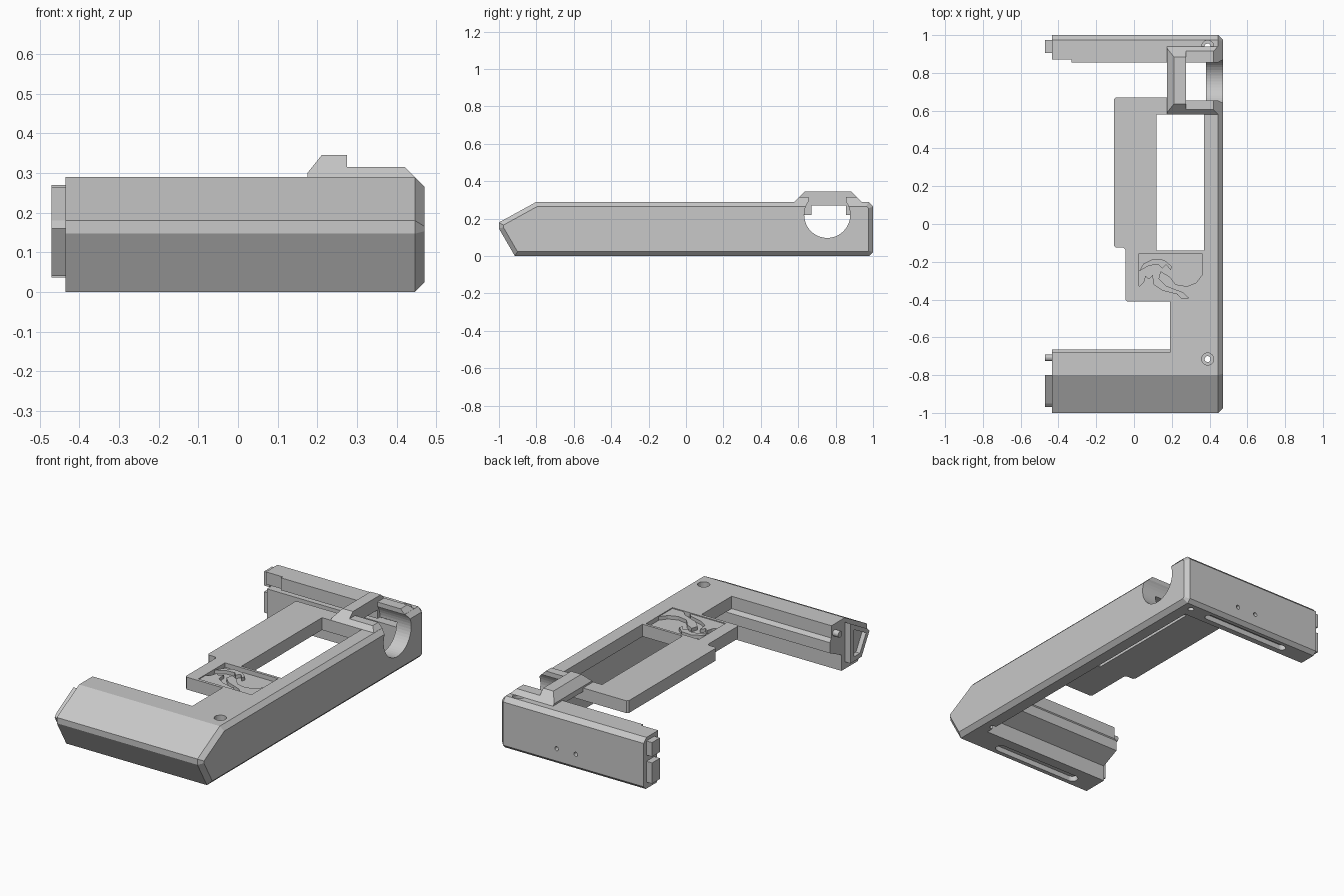
import bpy, bmesh, math

cube = bpy.data.objects.get("Cube")
if cube:
    bpy.data.objects.remove(cube, do_unlink=True)

GREY = (0.58, 0.58, 0.58, 1)
grey = bpy.data.materials.new("plain grey")
grey.use_nodes = True
grey.diffuse_color = GREY
grey.node_tree.nodes["Principled BSDF"].inputs["Base Color"].default_value = GREY


def prism(name, pts, lo, hi, axis, chamfer=0):
    """Closed prism of an outline along an axis; optionally chamfer the high cap."""
    place = {"x": lambda a, b, t: (t, a, b),
             "y": lambda a, b, t: (a, t, b),
             "z": lambda a, b, t: (a, b, t)}[axis]
    n = len(pts)
    bm = bmesh.new()
    low = [bm.verts.new(place(a, b, lo)) for a, b in pts]
    high = [bm.verts.new(place(a, b, hi)) for a, b in pts]
    bm.faces.new(low[::-1])
    cap = bm.faces.new(high)
    for i in range(n):
        j = (i + 1) % n
        bm.faces.new((low[i], low[j], high[j], high[i]))
    bm.normal_update()
    if bm.calc_volume(signed=True) < 0:
        bmesh.ops.reverse_faces(bm, faces=bm.faces[:])
    if chamfer:
        bmesh.ops.bevel(bm, geom=cap.edges[:], offset=chamfer, segments=1, affect="EDGES")
    mesh = bpy.data.meshes.new(name)
    bm.to_mesh(mesh)
    bm.free()
    mesh.materials.append(grey)
    obj = bpy.data.objects.new(name, mesh)
    bpy.context.collection.objects.link(obj)
    return obj


def rect(a0, a1, b0, b1):
    return [(a0, b0), (a1, b0), (a1, b1), (a0, b1)]


def circle(a, b, r, n=24):
    return [(a + r * math.cos(i * math.tau / n), b + r * math.sin(i * math.tau / n)) for i in range(n)]


def slot(a0, a1, b, r, n=8):
    right = [(a1 + r * math.sin(i * math.pi / n), b - r * math.cos(i * math.pi / n)) for i in range(n + 1)]
    left = [(a0 - r * math.sin(i * math.pi / n), b + r * math.cos(i * math.pi / n)) for i in range(n + 1)]
    return right + left


def boolean(obj, pts, lo, hi, axis, operation="DIFFERENCE"):
    tool = prism("cutter", pts, lo, hi, axis)
    tool.hide_render = True
    mod = obj.modifiers.new("cut", "BOOLEAN")
    mod.operation, mod.object, mod.solver = operation, tool, "EXACT"
    bpy.context.view_layer.objects.active = obj
    bpy.ops.object.modifier_apply(modifier=mod.name)
    bpy.data.objects.remove(tool, do_unlink=True)


# C-shaped shell: outer profile with chamfered side, hollowed between the arms
shell = prism("shell", [(-1, .147), (-1, .18), (-.8, .29), (.975, .29), (1, .265), (1, .02),
                        (.98, 0), (-.915, 0)], -.435, .47, "x", .024)
boolean(shell, [(-.68, .4), (-.68, .22), (-.665, .2), (-.665, .14), (-.77, .09), (-.77, -.1),
                (.88, -.1), (.88, .19), (.93, .19), (.93, .22), (.855, .22), (.855, .4)], -1, .38, "x")
boolean(shell, rect(-1, -.33, .8, .87), .1, .4, "z")

# Screw holes with counterbores in the top corners
for y in (-.715, .94):
    boolean(shell, circle(.39, y, .032), .26, .4, "z")
    boolean(shell, circle(.39, y, .016), -.1, .4, "z")
# Small holes in the back and long slots underneath
for x in (.11, -.01):
    boolean(shell, circle(x, .09, .012, 16), .96, 1.1, "y")
for x0, x1, y, r in ((-.29, .21, -.86, .03), (-.25, .26, .935, .022)):
    boolean(shell, slot(x0, x1, y, r), -.1, .03, "z")

# Deck plate with window and art recess
deck = prism("deck_plate", [(.38, -.68), (.19, -.68), (.19, -.41), (-.035, -.41), (-.045, -.4),
                            (-.045, -.135), (-.055, -.125), (-.095, -.125), (-.105, -.115),
                            (-.105, .66), (-.095, .67), (.38, .67)], .22, .29, "z")
boolean(deck, rect(.12, .37, -.14, .58), .1, .4, "z")
boolean(deck, rect(.027, .36, -.393, -.155), .265, .4, "z")

# Raised wave relief in the recess
waves = {
    "left_wave": [(.027, -.393), (.027, -.33), (.05, -.31), (.06, -.275), (.08, -.29), (.1, -.27),
                  (.105, -.32), (.15, -.35), (.23, -.37), (.25, -.393)],
    "right_wave": [(.36, -.393), (.36, -.27), (.33, -.31), (.28, -.33), (.22, -.32), (.19, -.28),
                   (.14, -.25), (.13, -.29), (.17, -.33), (.26, -.365), (.29, -.393)],
    "wave_crest": [(.027, -.25), (.05, -.21), (.1, -.185), (.16, -.19), (.2, -.225), (.195, -.245),
                   (.17, -.215), (.15, -.235), (.13, -.215), (.08, -.22)],
}
for name, pts in waves.items():
    prism(name, pts, .265, .285, "z")

# Raised clip block over the round opening
clip = prism("clip_block", [(.58, .29), (.635, .345), (.885, .345), (.94, .29),
                            (.855, .29), (.855, .27), (.67, .27), (.67, .29)], .1, .6, "x")
boolean(clip, [(.175, .2), (.175, .3), (.21, .345), (.21, .4), (.275, .4), (.275, .315),
               (.42, .315), (.445, .29), (.445, .2)], .4, 1.1, "y", "INTERSECT")
# Trim the front slope of the clip
boolean(clip, [(.1, .3), (.175, .3), (.215, .35), (.1, .4)], .4, 1.1, "y")

# Round opening with an open top
for part in (shell, deck, clip):
    boolean(part, circle(.755, .22, .123, 48), .275, .6, "x")
    boolean(part, rect(.655, .855, .25, .5), .275, .6, "x")

# Joining tongues and peg on the arm ends
tongue = prism("front_tongue", [(-.97, .16), (-.95, .18), (-.8, .265), (-.8, .04), (-.9, .04)],
               -.47, -.435, "x")
boolean(tongue, [(-.94, .16), (-.83, .22), (-.83, .065), (-.885, .065)], -.6, -.445, "x")
prism("front_peg", circle(-.708, .24, .018), -.47, -.435, "x")
prism("rear_upper_tongue", rect(.905, .975, .19, .27), -.47, -.435, "x")
prism("rear_lower_tongue", rect(.905, .975, .037, .155), -.47, -.435, "x")
